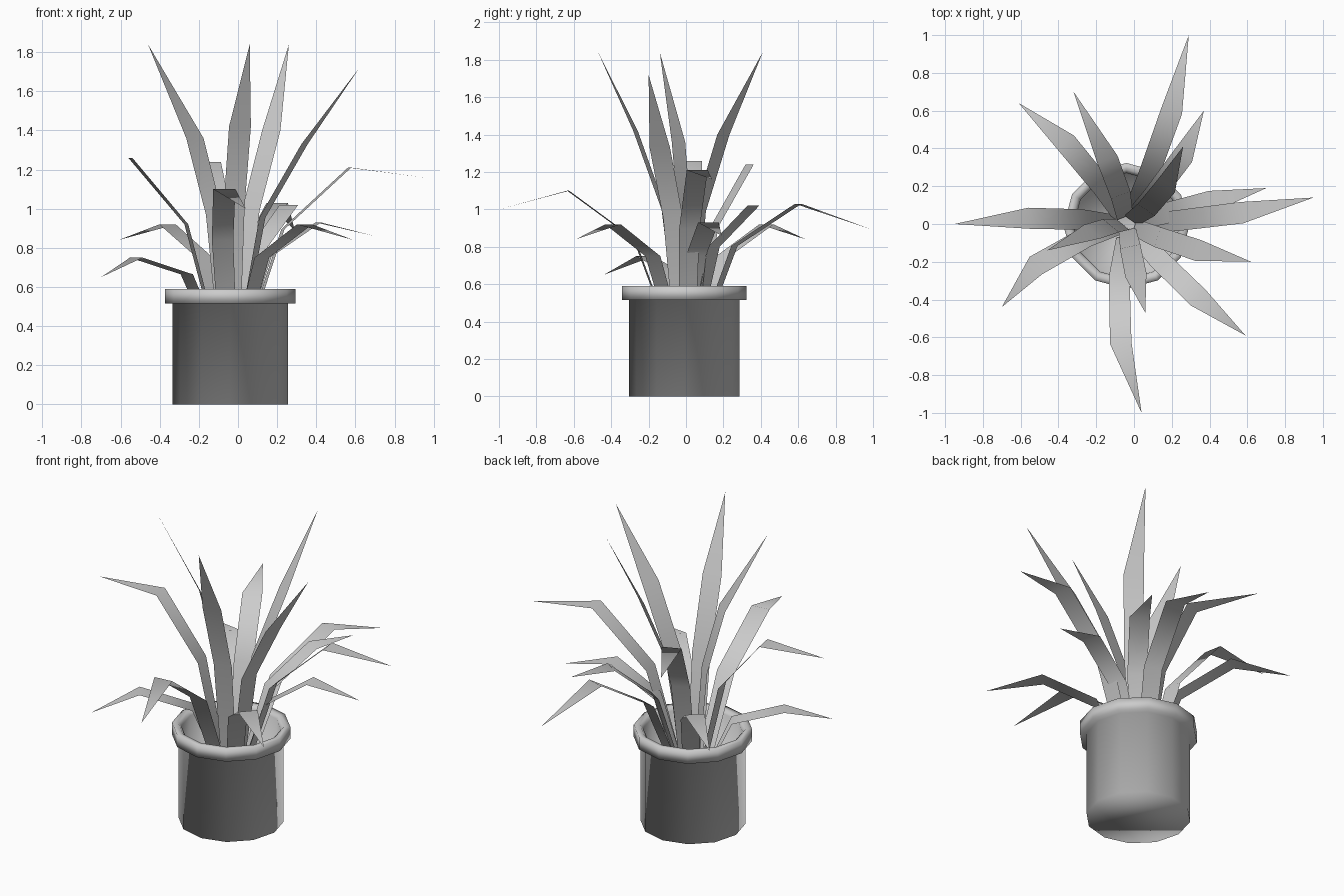
import bpy, math
from mathutils import Vector, Matrix

if "Cube" in bpy.data.objects:
    bpy.data.objects.remove(bpy.data.objects["Cube"])

CX, CY, SIDES = -0.04, -0.01, 12
CROWN = Vector((CX, 0, 0))


def add_mesh(name, verts, faces, angle):
    mesh = bpy.data.meshes.new(name)
    mesh.from_pydata(verts, [], faces)
    mesh.update()
    ob = bpy.data.objects.new(name, mesh)
    bpy.context.collection.objects.link(ob)
    bpy.ops.object.select_all(action='DESELECT')
    ob.select_set(True)
    bpy.context.view_layer.objects.active = ob
    bpy.ops.object.shade_smooth_by_angle(angle=math.radians(angle))
    return ob


def lathe(name, profile):
    """Spin (radius, z) points around the pot axis and cap both ends."""
    turn = [2 * math.pi * i / SIDES for i in range(SIDES)]
    verts = [(CX + r * math.cos(t), CY + r * math.sin(t), z)
             for r, z in profile for t in turn]
    faces = [list(range(SIDES))[::-1]]
    for k in range(len(profile) - 1):
        for i in range(SIDES):
            j = (i + 1) % SIDES
            a, b = k * SIDES, (k + 1) * SIDES
            faces.append((a + i, a + j, b + j, b + i))
    n = (len(profile) - 1) * SIDES
    faces.append([n + i for i in range(SIDES)])
    return add_mesh(name, verts, faces, 100)


def leaf(name, bend, tip, twist=0):
    """Flat strip from the crown: base, middle, bend and a pointed tip."""
    bend, tip = Vector(bend), Vector(tip)
    out = bend - CROWN
    out.z = 0
    # the middle swings slightly against the sideways turn of the tip
    across = Vector((-out.y, out.x, 0)).normalized()
    mid = CROWN + out * 0.44 - across * 0.2 * across.dot(tip - bend)
    base = CROWN + (mid - CROWN) * 0.25
    mid.z = 0.29 + bend.z / 2
    base.z = 0.28
    run = tip - base
    side = Vector((-run.y, run.x, 0)).normalized()
    side = Matrix.Rotation(math.radians(twist), 3, 'Z') @ side
    verts = []
    for p, half in ((base, 0.045), (mid, 0.055), (bend, 0.057)):
        verts += [p - side * half, p + side * half]
    verts.append(tip)
    return add_mesh(name, verts, [(0, 1, 3, 2), (2, 3, 5, 4), (4, 5, 6)], 60)


# Pot with overhanging rim and hollow inside
lathe("pot", [(0.295, 0), (0.295, 0.515), (0.333, 0.515), (0.333, 0.59),
              (0.298, 0.59), (0.28, 0.57), (0.275, 0.26)])

# Upright leaves (bend, tip, twist)
upright = [
    ((0.17, 0.20, 1.4), (0.26, 0.41, 1.84)),
    ((0.34, -0.14, 1.33), (0.62, -0.2, 1.72)),
    ((0.01, -0.27, 1.42), (0.06, -0.47, 1.84)),
    ((-0.22, -0.04, 1.36), (-0.46, -0.14, 1.84), 32),
]
# Arching leaves
arching = [
    ((0.2, 0.6, 1.03), (0.29, 1, 0.89)),
    ((0.26, 0.36, 1.02), (0.37, 0.6, 1.02)),
    ((0.57, 0.06, 1.21), (0.95, 0.14, 1.16)),
    ((-0.07, -0.63, 1.1), (0.04, -1, 1)),
    ((-0.55, 0.03, 1.26), (-0.95, 0, 1.26), 10),
    ((-0.14, 0.34, 1.24), (-0.32, 0.7, 1.24)),
]
# Low drooping leaves
drooping = [
    ((0.41, 0.12, 0.93), (0.7, 0.19, 0.86)),
    ((0.34, -0.39, 0.92), (0.59, -0.59, 0.84)),
    ((-0.52, -0.22, 0.75), (-0.7, -0.44, 0.65)),
    ((-0.36, 0.43, 0.92), (-0.61, 0.64, 0.84)),
]
for kind, group in (("upright", upright), ("arching", arching), ("drooping", drooping)):
    for i, spec in enumerate(group):
        leaf(f"{kind}_leaf_{i + 1}", *spec)
